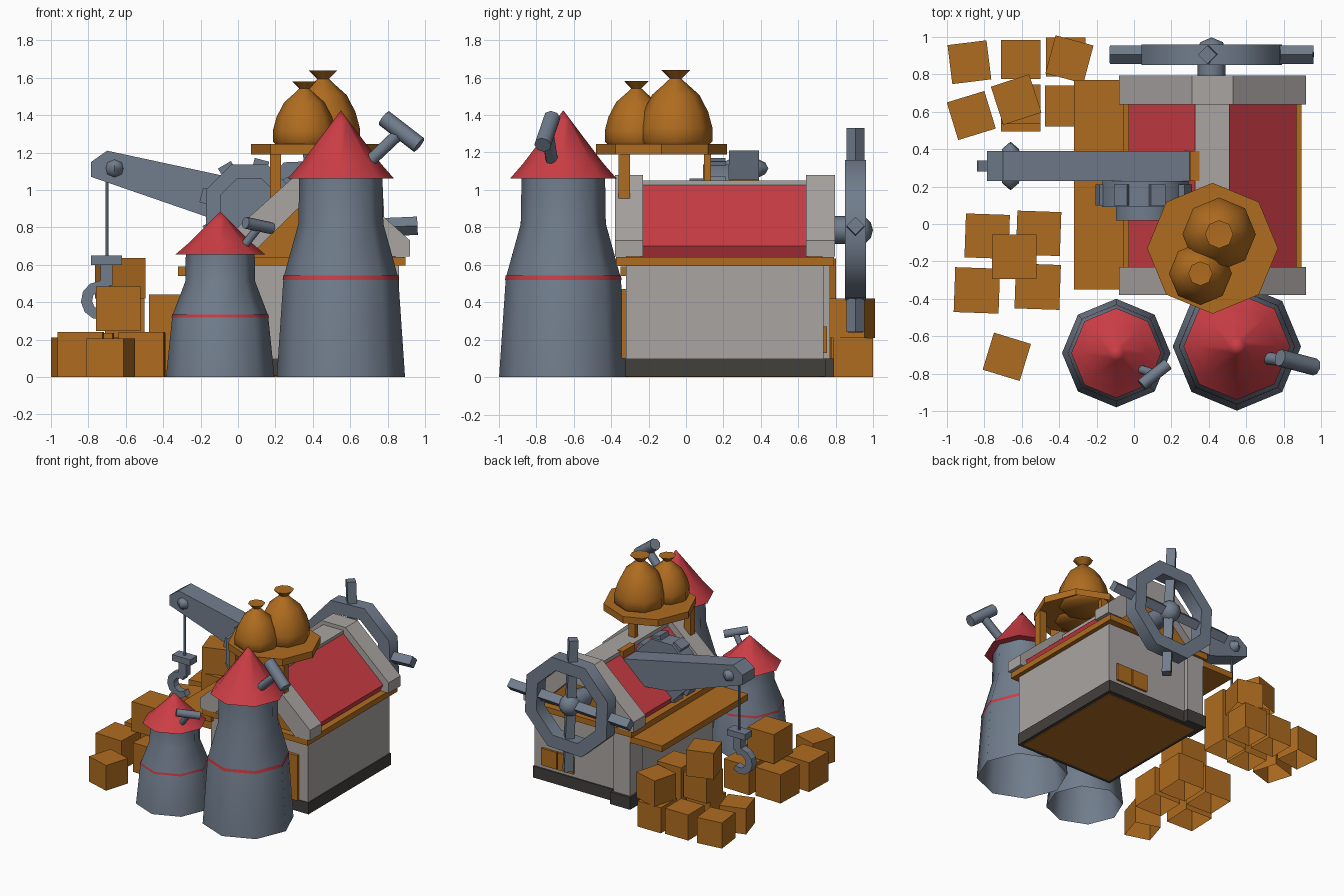
import bpy, bmesh, math
from mathutils import Vector, Matrix

if "Cube" in bpy.data.objects:
    bpy.data.objects.remove(bpy.data.objects["Cube"])

def material(name, rgb):
    m = bpy.data.materials.new(name)
    m.diffuse_color = (*rgb, 1)
    m.use_nodes = True
    m.node_tree.nodes["Principled BSDF"].inputs["Base Color"].default_value = m.diffuse_color
    return m

STEEL = material("blue_grey_steel", (0.165, 0.205, 0.265))
RED = material("red_paint", (0.60, 0.047, 0.06))
WOOD = material("warm_wood", (0.43, 0.15, 0.014))
STONE = material("pale_stone", (0.40, 0.375, 0.365))
DARK = material("dark_base", (0.055, 0.05, 0.044))

def finish(name, bm, mat, smooth=None, recalc=True):
    bmesh.ops.remove_doubles(bm, verts=bm.verts, dist=1e-5)
    if recalc:
        bmesh.ops.recalc_face_normals(bm, faces=bm.faces)
    me = bpy.data.meshes.new(name)
    bm.to_mesh(me)
    bm.free()
    me.materials.append(mat)
    ob = bpy.data.objects.new(name, me)
    bpy.context.collection.objects.link(ob)
    if smooth:
        bpy.ops.object.select_all(action='DESELECT')
        ob.select_set(True)
        bpy.context.view_layer.objects.active = ob
        bpy.ops.object.shade_smooth_by_angle(angle=math.radians(smooth))
    return ob

def box(name, x0, x1, y0, y1, z0, z1, mat, rot=0, open_bottom=False):
    bm = bmesh.new()
    bmesh.ops.create_cube(bm, size=1)
    if open_bottom:
        bm.faces.ensure_lookup_table()
        bmesh.ops.delete(bm, geom=[f for f in bm.faces if f.normal.z < -0.5], context='FACES')
    bm.transform(Matrix.Translation(((x0 + x1) / 2, (y0 + y1) / 2, (z0 + z1) / 2))
                 @ Matrix.Rotation(math.radians(rot), 4, 'Z')
                 @ Matrix.Diagonal((x1 - x0, y1 - y0, z1 - z0, 1)))
    return finish(name, bm, mat, recalc=not open_bottom)

def prism(name, pts, y0, y1, mat):
    """Outline in x/z, extruded along y."""
    bm = bmesh.new()
    f = bm.faces.new([bm.verts.new((x, y0, z)) for x, z in pts])
    r = bmesh.ops.extrude_face_region(bm, geom=[f])
    bmesh.ops.translate(bm, verts=[v for v in r['geom'] if isinstance(v, bmesh.types.BMVert)],
                        vec=(0, y1 - y0, 0))
    return finish(name, bm, mat)

def lathe(name, cx, cy, profile, mat, n=8, smooth=50, recalc=True):
    bm = bmesh.new()
    rings = [[bm.verts.new((cx + r * math.cos(2 * math.pi * i / n),
                            cy + r * math.sin(2 * math.pi * i / n), z)) for i in range(n)]
             for r, z in profile]
    for a, b in zip(rings, rings[1:]):
        for i in range(n):
            j = (i + 1) % n
            bm.faces.new((a[i], a[j], b[j], b[i]))
    bmesh.ops.dissolve_degenerate(bm, edges=bm.edges, dist=1e-6)
    return finish(name, bm, mat, smooth, recalc)

def rod(name, p, q, r, mat, n=8, phase=0):
    p, q = Vector(p), Vector(q)
    bm = bmesh.new()
    bmesh.ops.create_cone(bm, cap_ends=True, segments=n, radius1=r, radius2=r, depth=(q - p).length)
    bm.transform(Matrix.Translation((p + q) / 2) @ (q - p).to_track_quat('Z', 'Y').to_matrix().to_4x4()
                 @ Matrix.Rotation(math.radians(phase), 4, 'Z'))
    return finish(name, bm, mat, 50)

def ball(name, c, scale, mat):
    bm = bmesh.new()
    bmesh.ops.create_uvsphere(bm, u_segments=8, v_segments=6, radius=1)
    bm.transform(Matrix.Translation(c) @ Matrix.Diagonal((*scale, 1)))
    return finish(name, bm, mat, 50)

def arc(cx, cz, r, a0, a1, n):
    return [(cx + r * math.cos(math.radians(a0 + (a1 - a0) * i / n)),
             cz + r * math.sin(math.radians(a0 + (a1 - a0) * i / n))) for i in range(n + 1)]

# House: base, walls, corner pillar, door, hatch and eave
CX = 0.42
box("house_base", -0.03, 0.868, -0.325, 0.745, 0.005, 0.10, DARK)
box("house_floor", 0.0, 0.84, -0.29, 0.71, 0.0, 0.008, WOOD)
box("house_walls", -0.02, 0.86, -0.32, 0.735, 0.09, 0.60, STONE)
box("corner_pillar", -0.03, 0.12, 0.60, 0.77, 0.09, 0.60, STONE)
box("corner_pillar_base", -0.045, 0.135, 0.60, 0.79, 0.0, 0.10, DARK)
box("front_door", 0.48, 0.78, -0.345, -0.31, 0.10, 0.47, WOOD)
for i in range(2):
    box("back_hatch", 0.50 + i * 0.15, 0.64 + i * 0.15, 0.72, 0.752, 0.13, 0.27, WOOD)
box("eave_board", -0.06, 0.895, -0.375, 0.79, 0.595, 0.642, WOOD)
box("side_shelf", -0.32, 0.0, -0.35, 0.77, 0.54, 0.59, WOOD)

# Roof
def mirrored(half):
    return [(CX + x, z) for x, z in half] + [(CX - x, z) for x, z in reversed(half)]
prism("gable_wall", mirrored([(0.42, 0.64), (0.10, 0.95)]), -0.32, 0.73, WOOD)
prism("red_roof", mirrored([(0.42, 0.64), (0.45, 0.70), (0.09, 1.025)]), -0.24, 0.65, RED)
box("roof_ridge", CX - 0.095, CX + 0.09, -0.24, 0.65, 1.0, 1.05, STONE)
outer = mirrored([(0.50, 0.645), (0.50, 0.73), (0.11, 1.08)])
inner = mirrored([(0.36, 0.645), (0.10, 0.90)])
for nm, y0, y1 in (("front_gable_trim", -0.38, -0.23), ("back_gable_trim", 0.64, 0.795)):
    prism(nm, outer + inner[::-1], y0, y1, STONE)

# Sack platform, open underneath, with its posts
lathe("sack_platform", CX, -0.13, [(0.35, 1.19), (0.35, 1.245), (0, 1.245)], WOOD, smooth=30, recalc=False)
for x, y, h, z in ((0.20, -0.33, 0.03, 0.94), (0.64, -0.33, 0.03, 0.94), (0.40, 0.115, 0.018, 1.03)):
    box("platform_post", x - 0.03, x + 0.03, y - h, y + h, z, 1.24, WOOD)

# Sacks
sack = [(0, -0.025), (0.15, -0.025), (0.187, 0.015), (0.187, 0.085), (0.165, 0.17), (0.12, 0.26),
        (0.055, 0.32), (0.03, 0.345), (0.072, 0.39), (0, 0.385)]
for nm, x, y, sr, sz in (("big_sack", 0.455, -0.055, 1.05, 1.01), ("small_sack", 0.355, -0.265, 0.90, 0.86)):
    lathe(nm, x, y, [(r * sr, 1.245 + z * sz) for r, z in sack], WOOD)

# Towers: body, painted band, cone roof, chimney pipe
def tower(nm, x, y, body, band, roof, pipe, head, r):
    lathe(nm + "_tower", x, y, body, STEEL)
    lathe(nm + "_tower_band", x, y, band, RED)
    lathe(nm + "_tower_roof", x, y, roof, RED)
    rod(nm + "_chimney_pipe", *pipe, r * 0.72, STEEL)
    rod(nm + "_chimney_head", *head, r, STEEL)

tower("big", 0.55, -0.655,
      [(0.343, 0), (0.307, 0.53), (0.227, 0.82), (0.223, 1.07)],
      [(0.311, 0.518), (0.308, 0.543)],
      [(0, 1.06), (0.285, 1.06), (0.215, 1.14), (0.045, 1.365), (0, 1.425)],
      ((0.70, -0.715, 1.15), (0.87, -0.74, 1.31)),
      ((0.78, -0.715, 1.385), (0.968, -0.765, 1.24)), 0.046)
tower("small", -0.095, -0.69,
      [(0.29, 0), (0.256, 0.33), (0.187, 0.51), (0.184, 0.66)],
      [(0.260, 0.318), (0.258, 0.334)],
      [(0, 0.655), (0.24, 0.655), (0.17, 0.715), (0.04, 0.845), (0, 0.885)],
      ((0.03, -0.775, 0.70), (0.11, -0.80, 0.80)),
      ((0.04, -0.86, 0.825), (0.18, -0.75, 0.795)), 0.032)

# Mill wheel on the back: octagonal ring, diamond-section spokes, axle, hub
WX, WZ, TILT = 0.415, 0.785, 2.5
bm = bmesh.new()
loops = [[bm.verts.new((x, y, z)) for x, z in arc(WX, WZ, r, 22.5 + TILT, 337.5 + TILT, 7)]
         for r, y in ((0.40, 0.85), (0.40, 0.96), (0.29, 0.96), (0.29, 0.85))]
for k in range(4):
    a, b = loops[k], loops[(k + 1) % 4]
    for i in range(8):
        j = (i + 1) % 8
        bm.faces.new((a[i], a[j], b[j], b[i]))
finish("wheel_ring", bm, STEEL, 50)
for i in range(2):
    a = math.radians(TILT + 90 * i)
    d = Vector((math.cos(a), 0, math.sin(a))) * 0.545
    c = Vector((WX, 0.905, WZ))
    rod("wheel_spoke", c - d, c + d, 0.049, STEEL, 4, 0)
rod("wheel_axle", (WX, 0.70, WZ), (WX, 0.90, WZ), 0.075, STEEL)
ball("wheel_hub", (WX, 0.91, WZ), (0.085, 0.088, 0.085), STEEL)

# Crane: straight arm sinking into the roof, mount, bolt, gear with teeth
prism("crane_arm", [(-0.785, 1.07), (-0.785, 1.15), (-0.70, 1.21), (0.32, 0.99),
                    (0.32, 0.80), (-0.12, 0.84)], 0.23, 0.39, STEEL)
box("crane_mount", 0.30, 0.35, 0.23, 0.39, 0.85, 1.055, WOOD)
ball("crane_bolt", (-0.66, 0.31, 1.115), (0.063, 0.13, 0.063), STEEL)
GX, GZ = 0.06, 0.905
rod("crane_gear", (GX, 0.09, GZ), (GX, 0.23, GZ), 0.25, STEEL, 8, 22.5)
rod("crane_gear_cap", (GX, 0.02, GZ), (GX, 0.10, GZ), 0.17, STEEL, 8, 22.5)
for i in range(8):
    a = math.radians(15 + 45 * i)
    bm = bmesh.new()
    bmesh.ops.create_cube(bm, size=1)
    bm.transform(Matrix.Translation((GX, 0.155, GZ)) @ Matrix.Rotation(a, 4, 'Y')
                 @ Matrix.Translation((0.235, 0, 0)) @ Matrix.Diagonal((0.06, 0.11, 0.08, 1)))
    finish("gear_tooth", bm, STEEL)

# Cable and hook
rod("crane_cable", (-0.70, 0.31, 0.64), (-0.70, 0.31, 1.12), 0.01, STEEL, 6)
box("hook_block", -0.785, -0.62, 0.265, 0.355, 0.60, 0.65, STEEL)
box("hook_shank", -0.735, -0.67, 0.28, 0.34, 0.49, 0.61, STEEL)
prism("crane_hook", arc(-0.735, 0.41, 0.105, 60, 310, 8) + arc(-0.725, 0.41, 0.055, 310, 60, 8),
      0.28, 0.34, STEEL)

# Crates: x, y, bottom z, size, turn
for x, y, z, s, t in (
        (-0.88, 0.865, 0, 0.21, 7), (-0.605, 0.88, 0, 0.21, 0), (-0.365, 0.893, 0, 0.21, 0),
        (-0.345, 0.88, 0.21, 0.21, -15), (-0.87, 0.58, 0, 0.21, 17), (-0.605, 0.60, 0, 0.21, 0),
        (-0.605, 0.64, 0.21, 0.21, 0), (-0.63, 0.665, 0.42, 0.215, 18), (-0.365, 0.63, 0, 0.22, 0),
        (-0.365, 0.63, 0.22, 0.22, 0),
        (-0.785, -0.065, 0, 0.235, -2), (-0.51, -0.05, 0, 0.235, -2), (-0.84, -0.355, 0, 0.24, -2),
        (-0.515, -0.335, 0, 0.24, -2), (-0.64, -0.175, 0.245, 0.24, 0), (-0.68, -0.71, 0, 0.207, -17)):
    h = s / 2
    box("crate", x - h, x + h, y - h, y + h, z, z + s, WOOD, t, True)
